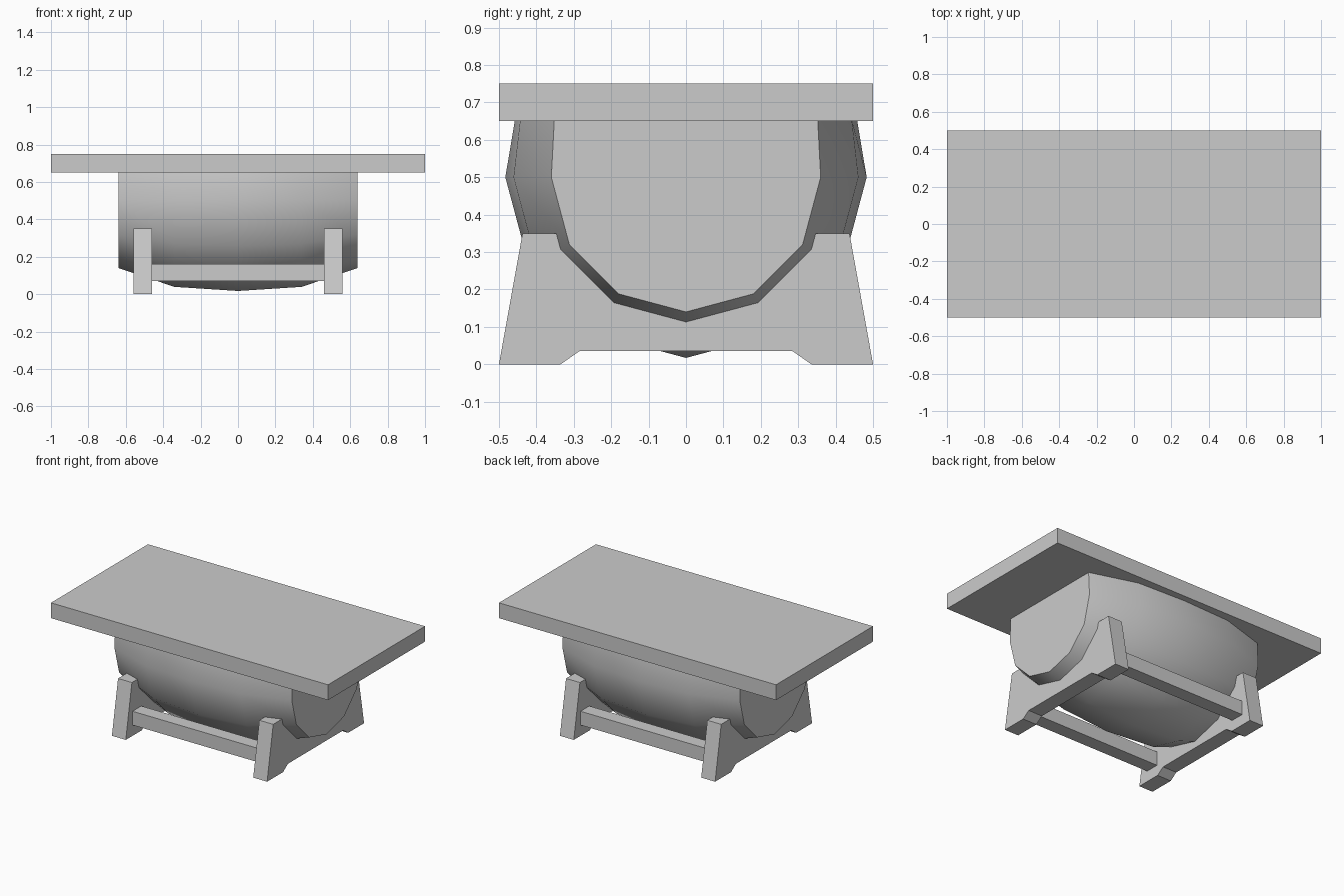
import bpy, bmesh
from math import sin, cos, pi

if "Cube" in bpy.data.objects:
    bpy.data.objects.remove(bpy.data.objects["Cube"])


def finish(name, bm):
    bmesh.ops.recalc_face_normals(bm, faces=bm.faces)
    mesh = bpy.data.meshes.new(name)
    bm.to_mesh(mesh)
    bm.free()
    obj = bpy.data.objects.new(name, mesh)
    bpy.context.collection.objects.link(obj)
    return obj


def loft(name, sections):
    """Skin a list of equal-length rings and cap both ends."""
    bm = bmesh.new()
    rings = [[bm.verts.new(p) for p in s] for s in sections]
    n = len(rings[0])
    for a, b in zip(rings, rings[1:]):
        for i in range(n):
            j = (i + 1) % n
            bm.faces.new((a[i], a[j], b[j], b[i]))
    bm.faces.new(rings[0])
    bm.faces.new(rings[-1])
    return finish(name, bm)


def box(name, x0, x1, y0, y1, z0, z1):
    ring = [(y0, z0), (y1, z0), (y1, z1), (y0, z1)]
    return loft(name, [[(x, y, z) for y, z in ring] for x in (x0, x1)])


# Table top
box("table_top", -1, 1, -0.5, 0.5, 0.65, 0.75)


# Half barrel: lower half of a twelve-sided ring, closing in slightly at the rim
def barrel_ring(x, r, rim):
    arc = [(x, r * cos(a), 0.5 + r * sin(a))
           for a in (pi + i * pi / 6 for i in range(7))]
    return [(x, -rim, 0.655)] + arc + [(x, rim, 0.655)]


barrel = loft("half_barrel", [barrel_ring(*s) for s in (
    (-0.64, 0.36, 0.352), (-0.34, 0.461, 0.443), (0, 0.483, 0.457),
    (0.34, 0.461, 0.443), (0.64, 0.36, 0.352))])
bpy.context.view_layer.objects.active = barrel
barrel.select_set(True)
bpy.ops.object.shade_smooth_by_angle(angle=0.7)

# Cradle ends, with a raised gap between the feet
half = [(0.285, 0.035), (0.335, 0), (0.5, 0), (0.437, 0.35)]
outline = half + [(-y, z) for y, z in reversed(half)]
for side, x in (("left", -0.51), ("right", 0.51)):
    loft(side + "_cradle", [[(x + d, y, z) for y, z in outline]
                            for d in (-0.05, 0.05)])

# Rails joining the cradle ends
for side, y in (("front", -0.385), ("back", 0.385)):
    box(side + "_rail", -0.48, 0.48, y - 0.045, y + 0.045, 0.07, 0.16)
